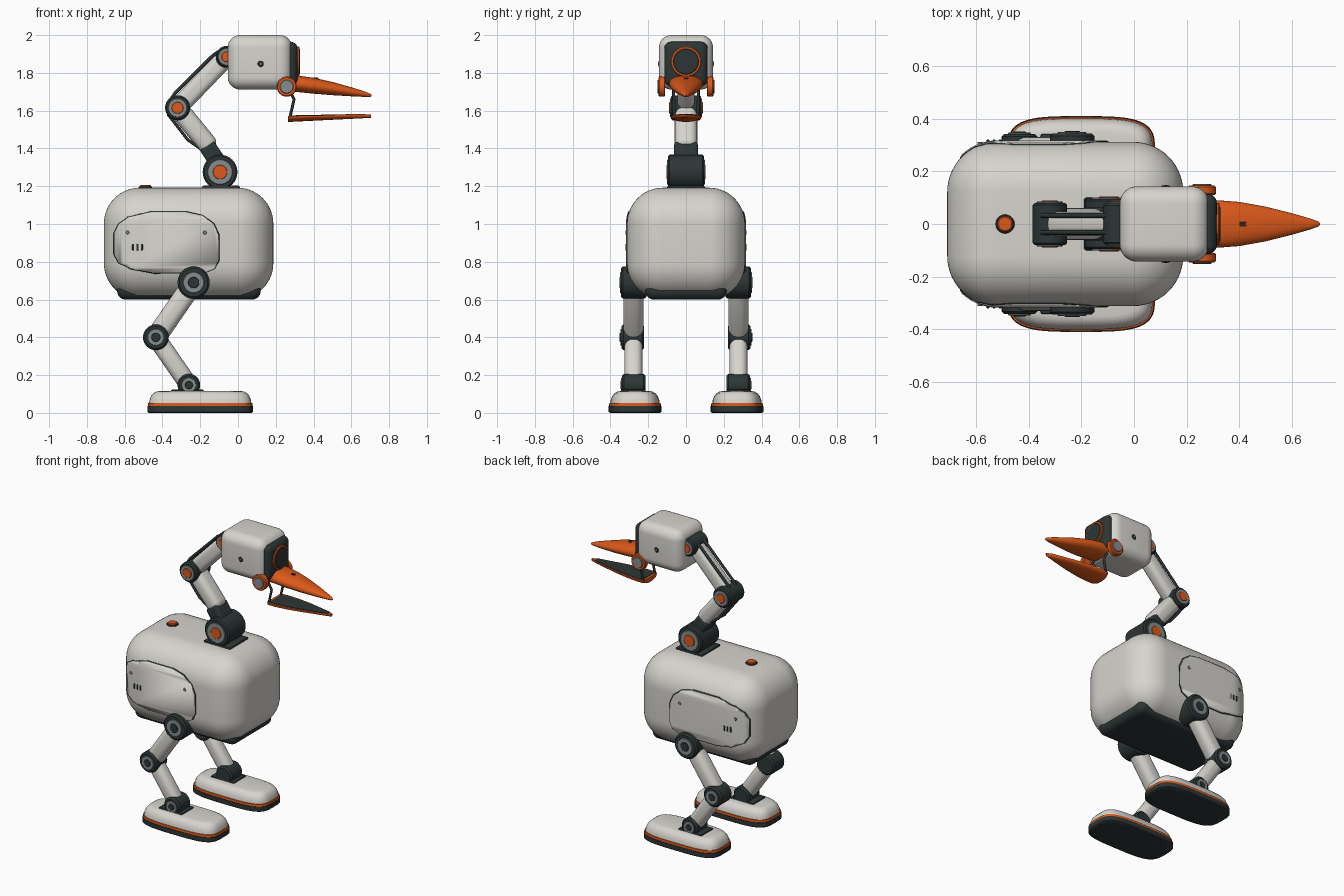
import bpy, bmesh
from math import sin, cos, pi, atan2, radians, copysign
from mathutils import Vector, Matrix

if "Cube" in bpy.data.objects:
    bpy.data.objects.remove(bpy.data.objects["Cube"])


def material(name, rgb):
    m = bpy.data.materials.new(name)
    m.use_nodes = True
    m.diffuse_color = (*rgb, 1)
    m.node_tree.nodes["Principled BSDF"].inputs["Base Color"].default_value = (*rgb, 1)
    return m


SHELL = material("warm_light_grey", (0.68, 0.66, 0.62))
DARK = material("charcoal", (0.026, 0.036, 0.036))
ORANGE = material("orange", (0.72, 0.1, 0.01))
METAL = material("mid_grey", (0.24, 0.27, 0.28))


def finish(name, bm, mat):
    bmesh.ops.recalc_face_normals(bm, faces=bm.faces[:])
    me = bpy.data.meshes.new(name)
    bm.to_mesh(me)
    bm.free()
    me.materials.append(mat)
    me.shade_smooth()
    me.set_sharp_from_angle(angle=radians(35))
    ob = bpy.data.objects.new(name, me)
    bpy.context.collection.objects.link(ob)
    return ob


def rounded_box(name, lo, hi, bevel, mat, segments=5, turn=None):
    lo, hi = Vector(lo), Vector(hi)
    bm = bmesh.new()
    bmesh.ops.create_cube(bm, size=1)
    bmesh.ops.scale(bm, vec=hi - lo, verts=bm.verts[:])
    bmesh.ops.bevel(bm, geom=bm.edges[:] + bm.verts[:], offset=bevel, segments=segments,
                    profile=0.5, affect='EDGES', clamp_overlap=True)
    if turn:
        bmesh.ops.rotate(bm, matrix=Matrix.Rotation(turn, 3, 'Y'), verts=bm.verts[:])
    bmesh.ops.translate(bm, vec=(lo + hi) / 2, verts=bm.verts[:])
    return finish(name, bm, mat)


def loft(name, rings, mat):
    # Skin a list of equal-length rings and cap both ends
    bm = bmesh.new()
    loops = [[bm.verts.new(p) for p in ring] for ring in rings]
    n = len(loops[0])
    for a, b in zip(loops, loops[1:]):
        for i in range(n):
            j = (i + 1) % n
            bm.faces.new((a[i], a[j], b[j], b[i]))
    bm.faces.new(loops[0])
    bm.faces.new(loops[-1])
    return finish(name, bm, mat)


def turned(name, centre, profile, mat, axis='Y', n=32):
    # Lathe (radius, offset) pairs along an axis
    def point(r, h, a):
        u, v = r * cos(a), r * sin(a)
        d = {'X': (h, u, v), 'Y': (u, h, v), 'Z': (u, v, h)}[axis]
        return Vector(centre) + Vector(d)
    return loft(name, [[point(r, h, 2 * pi * i / n) for i in range(n)] for r, h in profile], mat)


def drum(name, centre, r, a, b, mat, axis='Y', c=0.008):
    c = min(c, (b - a) / 3)
    return turned(name, centre, [(r - c, a), (r, a + c), (r, b - c), (r - c, b)], mat, axis)


def link(name, p, q, width, y, depth, bevel, mat):
    # Rounded bar between two (x, z) points
    p, q = Vector(p), Vector(q)
    mid, half, d = (p + q) / 2, (q - p).length / 2, q - p
    return rounded_box(name, (mid.x - half, y - depth / 2, mid.y - width / 2),
                       (mid.x + half, y + depth / 2, mid.y + width / 2),
                       bevel, mat, 5, -atan2(d.y, d.x))


def rod(name, points, r, mat):
    cu = bpy.data.curves.new(name, 'CURVE')
    cu.dimensions = '3D'
    cu.bevel_depth, cu.bevel_resolution, cu.use_fill_caps = r, 2, True
    s = cu.splines.new('POLY')
    s.points.add(len(points) - 1)
    for sp, p in zip(s.points, points):
        sp.co = (*p, 1)
    cu.materials.append(mat)
    bpy.context.collection.objects.link(bpy.data.objects.new(name, cu))


def joint_cap(name, x, z, face, s, ring, hub, hub_mat):
    for part, r, h, mat in (("ring", ring, 0.005, METAL), ("hub", hub, 0.009, hub_mat)):
        a, b = sorted((s * (face - 0.01), s * (face + h)))
        drum(f"{name}_{part}", (x, 0, z), r, a, b, mat, c=0.002)


# Body shell and belly pan
LO, HI, R = Vector((-0.71, -0.312, 0.602)), Vector((0.187, 0.312, 1.192)), 0.19
rounded_box("body", LO, HI, R, SHELL, 14)
rounded_box("belly_pan", (-0.64, -0.215, 0.6), (0.12, 0.215, 0.7), 0.045, DARK, 6)

# Side panels: a slightly inflated shell trimmed to the panel outline
OUTLINE = [(-0.655, 0.95), (-0.63, 1.0), (-0.58, 1.035), (-0.46, 1.063), (-0.27, 1.063), (-0.19, 1.045),
           (-0.13, 1.0), (-0.103, 0.94), (-0.103, 0.81), (-0.125, 0.765), (-0.18, 0.742),
           (-0.44, 0.742), (-0.56, 0.762), (-0.63, 0.795), (-0.655, 0.84)]


def side_panel(name, grow, inflate, mat):
    mid = Vector((-0.38, 0.9))
    ring = [mid + (Vector(p) - mid) * (1 + grow / (Vector(p) - mid).length) for p in OUTLINE]
    cutter = loft("panel_cutter", [[(p.x, y, p.y) for p in ring] for y in (-0.5, 0.5)], mat)
    e = Vector((inflate,) * 3)
    ob = rounded_box(name, LO - e, HI + e, R + inflate, mat, 14)
    mod = ob.modifiers.new("trim", 'BOOLEAN')
    mod.operation, mod.solver, mod.object = 'INTERSECT', 'EXACT', cutter
    done = ob.evaluated_get(bpy.context.evaluated_depsgraph_get())
    me = bpy.data.meshes.new_from_object(done)
    ob.modifiers.clear()
    ob.data = me
    bpy.data.objects.remove(cutter)


side_panel("panel_seams", 0.006, 0.003, DARK)
side_panel("side_panels", 0, 0.006, SHELL)
for s in (-1, 1):
    for x, y in ((-0.585, 0.308), (-0.175, 0.317)):
        a, b = sorted((s * (y - 0.01), s * (y + 0.004)))
        drum("panel_screw", (x, 0, 0.955), 0.01, a, b, METAL, c=0.002)
    for x in (-0.555, -0.532, -0.509):
        y = s * 0.313
        rounded_box("panel_vent", (x - 0.005, y - 0.008, 0.86), (x + 0.005, y + 0.008, 0.895), 0.003, DARK, 2)

# Back button and neck plate
drum("button_ring", (-0.49, 0, 1.18), 0.036, 0, 0.018, DARK, 'Z', 0.003)
drum("button", (-0.49, 0, 1.18), 0.029, 0, 0.027, ORANGE, 'Z', 0.004)
rounded_box("neck_plate", (-0.19, -0.1, 1.17), (0.01, 0.1, 1.203), 0.008, DARK, 2)

# Neck
BASE, ELBOW, NAPE = (-0.095, 1.275), (-0.32, 1.615), (-0.06, 1.885)
link("neck_collar", (-0.09, 1.3), (-0.165, 1.415), 0.09, 0, 0.125, 0.015, DARK)
link("lower_neck", (-0.14, 1.395), ELBOW, 0.105, 0, 0.12, 0.04, SHELL)
link("upper_neck", ELBOW, NAPE, 0.1, 0, 0.092, 0.035, SHELL)
for name, (x, z), r, half, ring, hub in (("neck_base", BASE, 0.092, 0.095, 0.066, 0.038),
                                         ("neck_elbow", ELBOW, 0.066, 0.08, 0.05, 0.031),
                                         ("nape", NAPE, 0.058, 0.078, 0.045, 0.028)):
    drum(name + "_joint", (x, 0, z), r, -half, half, DARK)
    for s in (-1, 1):
        joint_cap(name, x, z, half, s, ring, hub, ORANGE)
for s in (-1, 1):
    y = s * 0.032
    rod("upper_tendon", [(-0.365, y, 1.645), (-0.335, y, 1.69), (-0.13, y, 1.895), (-0.09, y, 1.92)], 0.009, DARK)
    rod("lower_tendon", [(-0.37, y, 1.58), (-0.265, y, 1.445), (-0.2, y, 1.4)], 0.008, DARK)

# Head and face
rounded_box("head", (-0.054, -0.143, 1.712), (0.286, 0.143, 2.0), 0.065, SHELL, 8)
rounded_box("face_plate", (0.24, -0.115, 1.73), (0.315, 0.115, 1.965), 0.036, DARK, 5)
turned("eye_ring", (0.3, 0, 1.86), [(0.08, 0), (0.08, 0.022), (0.077, 0.025), (0.07, 0.025)], ORANGE, 'X')
drum("eye_lens", (0.3, 0, 1.86), 0.069, 0, 0.028, DARK, 'X', 0.004)
for s in (-1, 1):
    a, b = sorted((s * 0.13, s * 0.146))
    drum("head_screw_ring", (0.12, 0, 1.848), 0.016, a, b, DARK, c=0.002)
    a, b = sorted((s * 0.13, s * 0.148))
    drum("head_screw", (0.12, 0, 1.848), 0.008, a, b, METAL, c=0.002)
    a, b = sorted((s * 0.11, s * 0.146))
    drum("beak_hinge", (0.258, 0, 1.727), 0.053, a, b, ORANGE, c=0.005)
    a, b = sorted((s * 0.13, s * 0.152))
    drum("beak_hinge_cap", (0.258, 0, 1.727), 0.036, a, b, METAL, c=0.003)
    rod("jaw_strut", [(0.27, s * 0.065, 1.71), (0.297, s * 0.065, 1.66), (0.275, s * 0.062, 1.565)], 0.008, DARK)


# Beak: (x, half width, top, bottom) stations
def section(x, w, top, bottom, n=28):
    angles = [2 * pi * i / n for i in range(n)]
    return [(x, w * copysign(abs(cos(a)) ** 0.8, cos(a)),
             (top + bottom) / 2 + (top - bottom) / 2 * sin(a)) for a in angles]


loft("upper_beak", [section(*v) for v in (
    (0.27, 0.088, 1.785, 1.7), (0.32, 0.09, 1.785, 1.698), (0.4, 0.084, 1.774, 1.69),
    (0.5, 0.066, 1.752, 1.682), (0.6, 0.041, 1.724, 1.676), (0.67, 0.021, 1.702, 1.673),
    (0.7, 0.01, 1.69, 1.673), (0.708, 0.003, 1.684, 1.676))], ORANGE)
for s in (-1, 1):
    rounded_box("nostril", (0.4, s * 0.006 - 0.004, 1.76), (0.425, s * 0.006 + 0.004, 1.776), 0.003, DARK, 2)

JAW = ((0.265, 0.066), (0.275, 0.078), (0.32, 0.082), (0.4, 0.076), (0.5, 0.06),
       (0.6, 0.037), (0.67, 0.018), (0.703, 0.004))


def jaw_section(x, w):
    top = 1.566 + 0.02 * (x - 0.265)
    depth = 0.026 - 0.03 * (x - 0.265)
    arc = [(x, w * cos(pi + pi * i / 12), top + depth * sin(pi + pi * i / 12)) for i in range(13)]
    return arc + [(x, w, top + 0.006), (x, -w, top + 0.006)]


loft("lower_beak", [jaw_section(*v) for v in JAW], ORANGE)
plate = []
for x, w in JAW[1:-1]:
    z, w = 1.569 + 0.02 * (x - 0.265), w * 0.84
    plate.append([(x + 0.006, -w, z), (x + 0.006, w, z), (x + 0.006, w, z + 0.006), (x + 0.006, -w, z + 0.006)])
loft("mouth_lining", plate, DARK)


# Feet: stacked rounded outlines given as (z, inset)
def foot_ring(y, z, inset, n=64):
    ring = []
    for i in range(n):
        c, t = cos(2 * pi * i / n), sin(2 * pi * i / n)
        ring.append((-0.2 + (0.28 - inset) * copysign(abs(c) ** 0.55, c),
                     y + (0.14 - inset) * copysign(abs(t) ** 0.55, t), z))
    return ring


# Legs
HIP, KNEE, ANKLE = (-0.235, 0.69), (-0.435, 0.4), (-0.26, 0.147)
for s, side in ((1, "left"), (-1, "right")):
    y = s * 0.278
    link(side + "_thigh", HIP, KNEE, 0.11, y, 0.105, 0.042, SHELL)
    link(side + "_shin", KNEE, ANKLE, 0.098, y, 0.095, 0.038, SHELL)
    for name, (x, z), r, inner, outer in (("hip", HIP, 0.085, 0.21, 0.344),
                                          ("knee", KNEE, 0.068, 0.222, 0.342),
                                          ("ankle", ANKLE, 0.06, 0.215, 0.338)):
        a, b = sorted((s * inner, s * outer))
        drum(f"{side}_{name}_joint", (x, 0, z), r, a, b, DARK, c=0.01)
        joint_cap(f"{side}_{name}", x, z, outer, s, r * 0.65, r * 0.35, DARK)
    rounded_box(side + "_ankle_mount", (-0.355, y - 0.065, 0.1), (-0.18, y + 0.065, 0.124), 0.008, DARK, 2)
    y = s * 0.27
    for name, mat, layers in (
            ("sole", DARK, ((0, 0.008), (0.006, 0), (0.036, 0))),
            ("foot_stripe", ORANGE, ((0.034, 0.003), (0.052, 0.004))),
            ("foot", SHELL, ((0.05, 0.009), (0.07, 0.012), (0.09, 0.02), (0.104, 0.032),
                             (0.112, 0.046), (0.115, 0.06)))):
        loft(f"{side}_{name}", [foot_ring(y, *v) for v in layers], mat)
